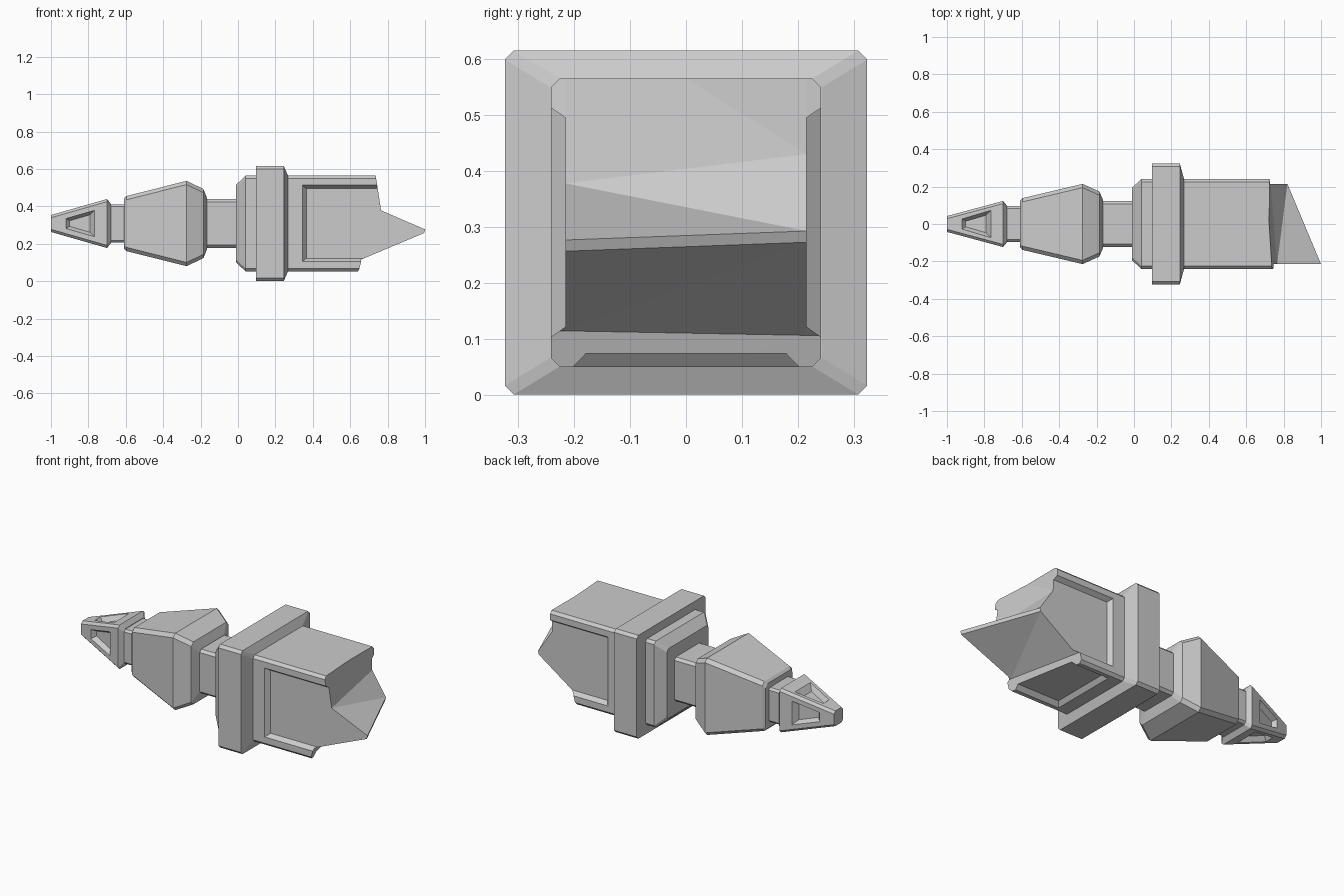
import bpy, bmesh
from mathutils import Vector, Matrix

if "Cube" in bpy.data.objects:
    bpy.data.objects.remove(bpy.data.objects["Cube"])

ZC = 0.308      # height of the long axis
RATIO = 0.94    # most sections are slightly narrower than tall


def skin(name, rings, tri=False):
    """Join equal-sized point rings into a closed solid."""
    bm = bmesh.new()
    vs = [[bm.verts.new(p) for p in r] for r in rings]
    n = len(rings[0])
    bm.faces.new(vs[0])
    bm.faces.new(vs[-1])
    for a, b in zip(vs, vs[1:]):
        for i in range(n):
            j = (i + 1) % n
            bm.faces.new((a[i], a[j], b[j], b[i]))
    if tri:
        bmesh.ops.triangulate(bm, faces=bm.faces[:])
    bmesh.ops.recalc_face_normals(bm, faces=bm.faces[:])
    me = bpy.data.meshes.new(name)
    bm.to_mesh(me)
    bm.free()
    ob = bpy.data.objects.new(name, me)
    bpy.context.collection.objects.link(ob)
    return ob


def section(x, hy, hz, c):
    """Rectangle with clipped corners, across the long axis."""
    pts = [(hy, hz - c), (hy - c, hz), (c - hy, hz), (-hy, hz - c),
           (-hy, c - hz), (c - hy, -hz), (hy - c, -hz), (hy, c - hz)]
    return [(x, y, ZC + z) for y, z in pts]


def block(name, stations, c):
    return skin(name, [section(x, h * RATIO, h, c) for x, h in stations])


def boolean(ob, cutter, op='DIFFERENCE'):
    m = ob.modifiers.new("cut", 'BOOLEAN')
    m.operation, m.object, m.solver = op, cutter, 'EXACT'
    bpy.context.view_layer.objects.active = ob
    bpy.ops.object.modifier_apply(modifier=m.name)
    bpy.data.objects.remove(cutter)


# Tip with a tapered pocket in each of its four sides
tip = block("tip", [(-1, .045), (-.7, .131), (-.68, .105)], .014)
for k in range(4):
    rot = Matrix.Rotation(k * 1.5707963, 3, 'X')
    rings = []
    for x0, w0, x1, w1, off in ((-.94, .039, -.74, .099, .03),
                                (-.90, .015, -.79, .047, -.03)):
        ring = []
        for x, w in ((x0, -w0), (x0, w0), (x1, w1), (x1, -w1)):
            h = .045 + .287 * (x + 1) + off
            if k % 2 == 0:
                h -= .004
            ring.append(rot @ Vector((x, h, w)) + Vector((0, 0, ZC)))
        rings.append(ring)
    boolean(tip, skin("pocket_cutter", rings))

# Necks, tapered grip and collar
block("front_neck", [(-.69, .102), (-.60, .102)], .012)
block("grip", [(-.61, .133), (-.597, .147), (-.275, .228),
               (-.185, .185), (-.165, .135)], .02)
block("rear_neck", [(-.18, .131), (0, .131)], .015)
block("collar", [(-.01, .207), (.04, .256), (.11, .256)], .016)

# Flange, wider than tall, with a bevelled far rim
skin("flange", [section(.097, .323, .3065, .016),
                section(.245, .323, .3065, .016),
                section(.267, .242, .257, .016)])

# Main body
body = skin("broken_body", [section(x, .241, .257, .016) for x in (.2, 1.1)])

# Side recesses, open at the broken end
for s in (-1, 1):
    rings = [[(x, s * y, lo), (1.2, s * y, lo), (1.2, s * y, hi), (x, s * y, hi)]
             for x, y, lo, hi in ((.325, .265, .088, .529), (.365, .215, .122, .495))]
    boolean(body, skin("side_recess_cutter", rings))

# Underside recess
rings = [[(x, -w, z), (1.2, -w, z), (1.2, w, z), (x, w, z)]
         for x, z, w in ((.325, .029, .222), (.365, .075, .178))]
boolean(body, skin("bottom_recess_cutter", rings))

# Jagged broken end: near and far profiles blended across the width
near = [(.1, .7), (.715, .7), (.765, .378), (1.0, .277), (.995, .257),
        (.657, .115), (.62, -.02), (.1, -.02)]
far = [(.1, .7), (.718, .7), (.73, .43), (.82, .293), (.815, .273),
       (.575, .107), (.54, -.02), (.1, -.02)]


def blend(y):
    t = (y + .215) / .43
    return [(a[0] + (b[0] - a[0]) * t, y, a[1] + (b[1] - a[1]) * t)
            for a, b in zip(near, far)]


boolean(body, skin("break_shape", [blend(y) for y in (-.26, -.215, .215, .26)], True),
        'INTERSECT')
